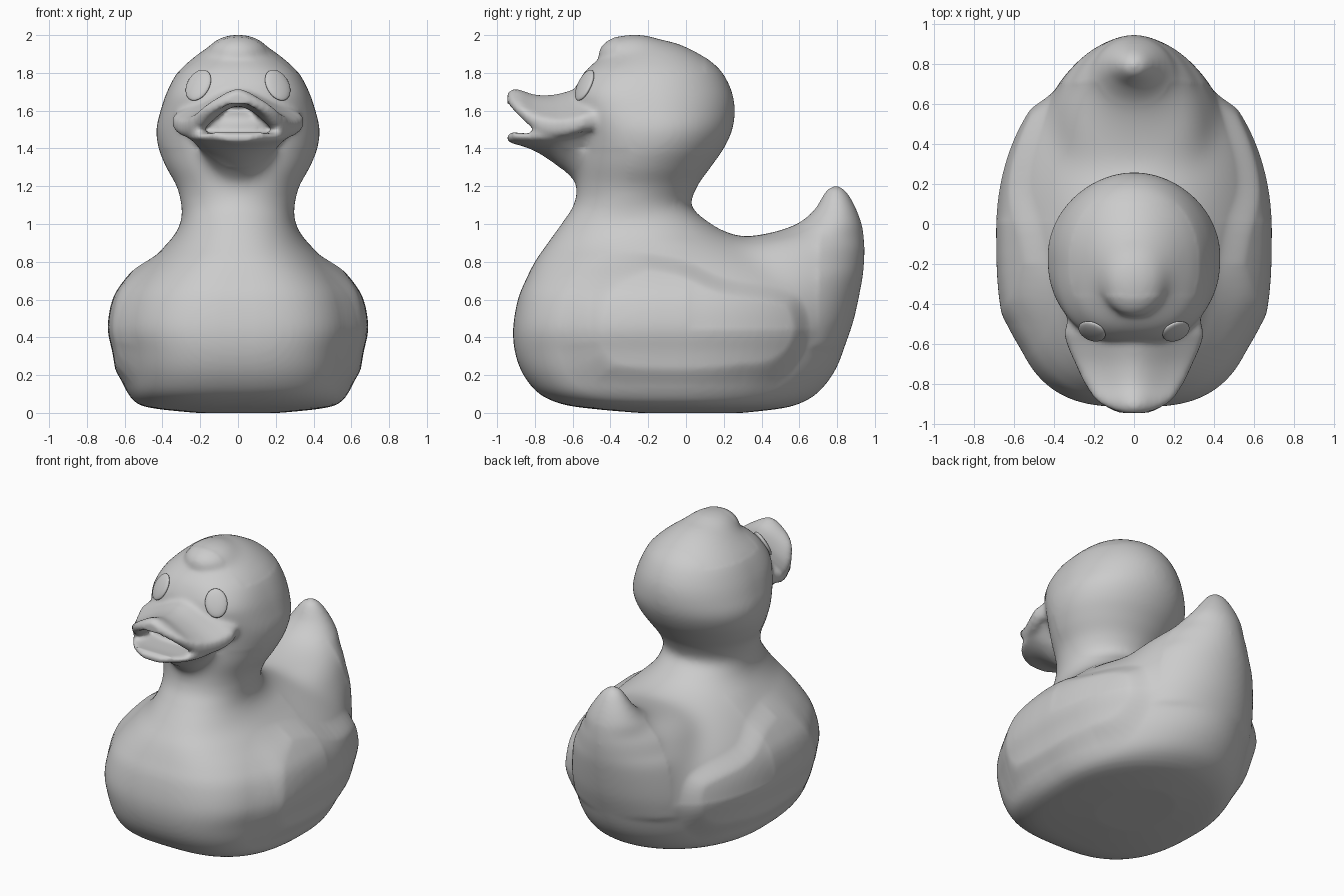
import bpy, bmesh, math
from mathutils import Vector, Matrix
from mathutils.bvhtree import BVHTree
from mathutils.geometry import intersect_point_line

if "Cube" in bpy.data.objects:
    bpy.data.objects.remove(bpy.data.objects["Cube"])

bm = bmesh.new()


def clamp(t):
    return min(max(t, 0), 1)


def refine(rows, steps=5):
    """Catmull-Rom interpolation between station rows."""
    out = []
    for i in range(len(rows) - 1):
        a, b, c, d = (rows[max(i - 1, 0)], rows[i], rows[i + 1], rows[min(i + 2, len(rows) - 1)])
        for s in range(steps):
            t = s / steps
            out.append([0.5 * (2 * q + (r - p) * t + (2 * p - 5 * q + 4 * r - e) * t * t
                               + (3 * q - p - 3 * r + e) * t ** 3)
                        for p, q, r, e in zip(a, b, c, d)])
    return out + [list(rows[-1])]


def loft(rings):
    vs = [[bm.verts.new(p) for p in ring] for ring in rings]
    n = len(vs[0])
    for a, b in zip(vs, vs[1:]):
        for i in range(n):
            bm.faces.new((a[i], a[(i + 1) % n], b[(i + 1) % n], b[i]))
    bm.faces.new(vs[0][::-1])
    bm.faces.new(vs[-1])


def level(z, front, back, w, n):
    """Horizontal section: superellipse in front (power n), ellipse behind."""
    ring = []
    for i in range(80):
        a = 2 * math.pi * i / 80
        c, s = math.cos(a), math.sin(a)
        e = 2 / n if s < 0 else 1
        ring.append((w * math.copysign(abs(c) ** e, c),
                     (front + back) / 2 + (back - front) / 2 * math.copysign(abs(s) ** e, s), z))
    return ring


def blob(centre, size, tilt=0):
    bmesh.ops.create_uvsphere(bm, u_segments=32, v_segments=20, radius=1,
                              matrix=Matrix.Translation(centre) @ Matrix.Rotation(tilt, 4, 'X')
                              @ Matrix.Diagonal((*size, 1)))


# Body, neck and head: z, front y, back y, half width, roundness
trunk = [(0, -.25, .30, .22, 2.5), (.02, -.48, .48, .42, 2.7), (.045, -.65, .59, .525, 2.8),
         (.10, -.775, .69, .575, 2.9), (.20, -.86, .775, .60, 2.9), (.32, -.905, .83, .62, 2.9),
         (.45, -.915, .86, .645, 2.9), (.60, -.89, .84, .62, 2.8), (.70, -.85, .78, .56, 2.7),
         (.80, -.80, .66, .47, 2.5), (.88, -.745, .46, .39, 2.3), (.95, -.695, .235, .332, 2.2),
         (1.02, -.645, .105, .302, 2.1), (1.10, -.595, .03, .30, 2), (1.20, -.575, .06, .325, 2),
         (1.30, -.575, .13, .38, 2.1), (1.40, -.565, .20, .42, 2.2), (1.50, -.565, .245, .432, 2.4),
         (1.60, -.585, .258, .41, 2.6), (1.70, -.59, .243, .376, 2.7), (1.80, -.54, .193, .322, 2.5),
         (1.87, -.465, .12, .25, 2.2), (1.93, -.38, .02, .17, 2), (1.97, -.30, -.08, .09, 2)]
loft([level(*r) for r in refine(trunk)])

# Upturned tail
tail = [(.35, .05, .84, .46, 2), (.50, .0, .89, .46, 2), (.70, .0, .932, .42, 2), (.80, .0, .943, .37, 2),
        (.87, .08, .945, .325, 2), (.92, .25, .942, .27, 2), (.95, .43, .939, .23, 2), (1.0, .585, .93, .19, 2),
        (1.07, .675, .905, .14, 2), (1.14, .72, .87, .09, 2), (1.18, .745, .84, .055, 2), (1.2, .775, .81, .02, 2)]
loft([level(*r) for r in refine(tail)])

# Tuft on the forehead and the back of the mouth
blob((0, -.25, 1.88), (.18, .215, .125), -.1)
blob((0, -.55, 1.52), (.27, .17, .09))

# Arched upper bill: y, half width, crown z, edge z
V = [i / 14 - 1 for i in range(29)]
rings = []
for y, w, top, edge in refine([(-.945, .06, 1.695, 1.685), (-.92, .13, 1.715, 1.665), (-.88, .19, 1.712, 1.64),
                               (-.80, .245, 1.685, 1.595), (-.70, .292, 1.685, 1.575), (-.60, .335, 1.71, 1.585),
                               (-.53, .345, 1.73, 1.605), (-.40, .30, 1.70, 1.62)]):
    up = [(w * v, y, top - (top - edge) * v * v * (3 - 2 * abs(v))) for v in V]
    deep = .11 * clamp((y + .95) / .2)
    rings.append([(x, y, z - .03 * v ** 8) for v, (x, _, z) in zip(V, up)]
                 + [(x, y, z - .06 - deep * v * v + (.02 + .6 * deep) * v ** 10)
                    for v, (x, _, z) in reversed(list(zip(V, up)))])
loft(rings)

# Lower bill and chin: y, half width, top z, bottom z
rings = []
for y, w, top, bot in refine([(-.945, .08, 1.475, 1.435), (-.915, .145, 1.485, 1.425), (-.86, .20, 1.48, 1.41),
                              (-.78, .245, 1.48, 1.375), (-.67, .27, 1.485, 1.30), (-.58, .27, 1.50, 1.22),
                              (-.45, .25, 1.50, 1.2)]):
    rings.append([(w * v, y, top) for v in V]
                 + [(w * v, y, top - .04 + .015 * v ** 8 - (top - .04 - bot) * (1 - v * v) ** 1.6)
                    for v in reversed(V)])
loft(rings)

bmesh.ops.recalc_face_normals(bm, faces=bm.faces[:])
raw = bpy.data.meshes.new("raw")
bm.to_mesh(raw)
bm.free()
duck = bpy.data.objects.new("duck_body", raw)
bpy.context.collection.objects.link(duck)

# Fuse the parts into one soft skin
mod = duck.modifiers.new("fuse", 'REMESH')
mod.mode, mod.voxel_size = 'VOXEL', .015
mod = duck.modifiers.new("soften", 'SMOOTH')
mod.factor, mod.iterations = .5, 10
skin = bpy.data.meshes.new_from_object(duck.evaluated_get(bpy.context.evaluated_depsgraph_get()))
duck.modifiers.clear()
duck.data = skin

# Extra blending: tail root, chin, back of the tuft
bm = bmesh.new()
bm.from_mesh(skin)
for (y0, y1, z0, z1), times in (((.02, .70, .45, 1.0), 90), ((-.66, -.3, 1.15, 1.4), 40), ((-.36, .1, 1.8, 2.1), 25)):
    zone = [v for v in bm.verts if y0 < v.co.y < y1 and z0 < v.co.z < z1]
    for _ in range(times):
        bmesh.ops.smooth_vert(bm, verts=zone, factor=.5, use_axis_x=True, use_axis_y=True, use_axis_z=True)
bm.to_mesh(skin)
bm.free()

# Wings raised from the flanks: outline in y, z
wing = [Vector((y, z, 0)) for y, z in refine(
    [(-.66, .36), (-.62, .60), (-.50, .77), (-.33, .835), (-.03, .80), (.20, .70), (.48, .65), (.60, .59),
     (.64, .44), (.59, .28), (.42, .13), (.07, .06), (-.35, .08), (-.58, .18), (-.66, .36)], 4)]


def wing_depth(p):
    inside, dist = False, 9
    for a, b in zip(wing, wing[1:]):
        q, t = intersect_point_line(p, a, b)
        dist = min(dist, (a.lerp(b, clamp(t)) - p).length)
        if (a.y > p.y) != (b.y > p.y) and p.x < a.x + (p.y - a.y) * (b.x - a.x) / (b.y - a.y):
            inside = not inside
    return dist if inside else -dist


for v in skin.vertices:
    x, y, z = v.co
    if abs(x) > .25 and .04 < z < .9 and -.7 < y < .7:
        # crisp along the top and rear, melting away in front and below
        soft = .1 + .17 * max(clamp((-.2 - y) / .3), clamp((.4 - z) / .25) * clamp((.6 - y) / .3))
        t = clamp((wing_depth(Vector((y, z, 0))) + .02) / soft)
        v.co.x += math.copysign(.045 * t * t * (3 - 2 * t), x)
skin.shade_smooth()

# Oval eyes set flush on the face
tree = BVHTree.FromPolygons([v.co.copy() for v in skin.vertices], [p.vertices[:] for p in skin.polygons])
for side, name in ((-1, "left_eye"), (1, "right_eye")):
    loc, nor, _, _ = tree.ray_cast(Vector((side * .21, -2, 1.735)), Vector((0, 1, 0)))
    bpy.ops.mesh.primitive_uv_sphere_add(segments=32, ring_count=16, radius=1)
    eye = bpy.context.object
    eye.name = name
    eye.matrix_world = (Matrix.Translation(loc) @ nor.to_track_quat('Z', 'Y').to_matrix().to_4x4()
                        @ Matrix.Rotation(side * .15, 4, 'Z') @ Matrix.Diagonal((.07, .092, .022, 1)))
    eye.data.shade_smooth()
